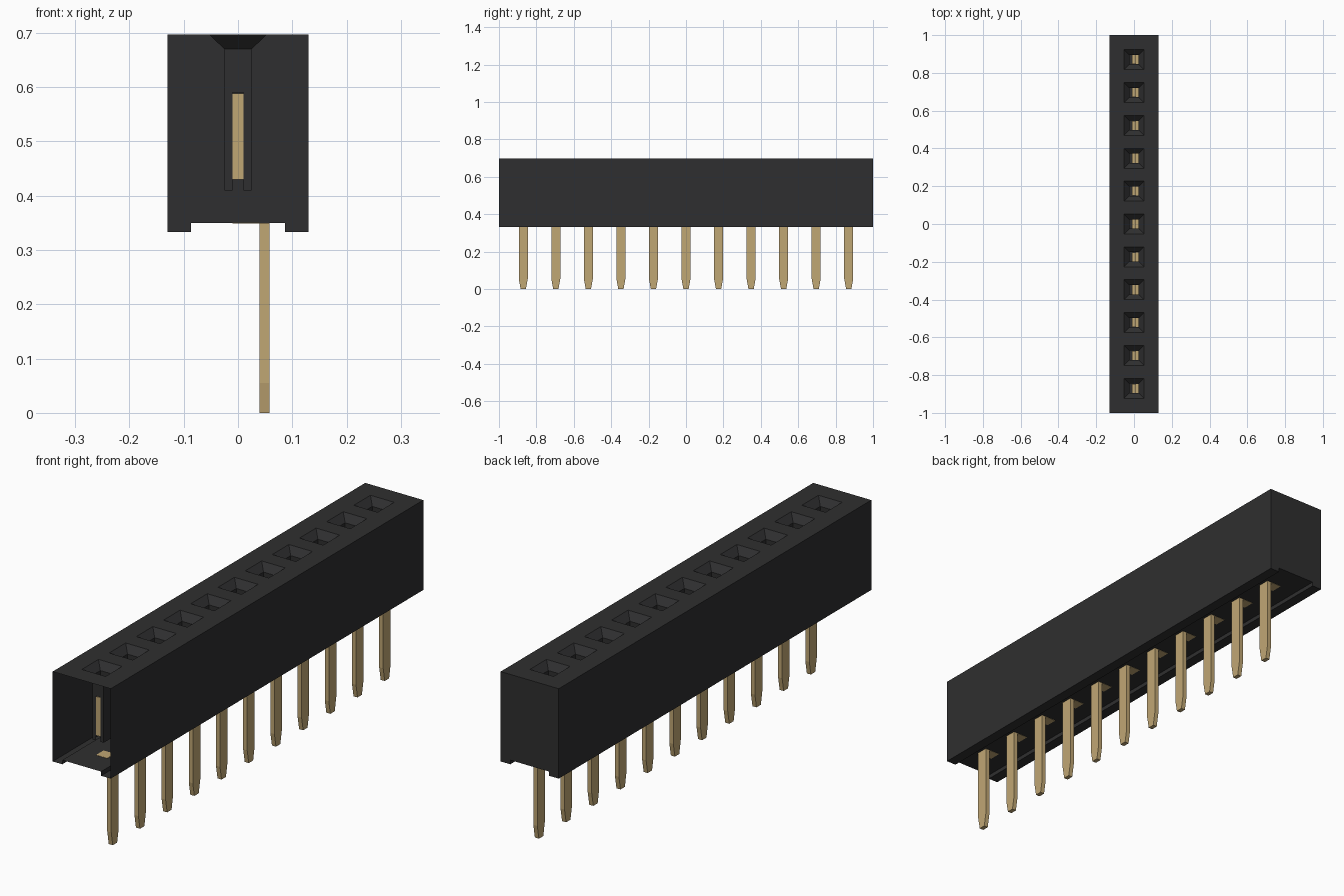
import bpy, bmesh, math

cube = bpy.data.objects.get("Cube")
if cube:
    bpy.data.objects.remove(cube, do_unlink=True)

COUNT, PITCH = 11, 0.174
ROWS = [(i - (COUNT - 1) / 2) * PITCH for i in range(COUNT)]
HX, TOP, FLOOR, FOOT = 0.13, 0.697, 0.35, 0.333   # housing half width and heights
MOUTH, BORE, SLOT = 0.053, 0.025, 0.01            # socket half widths


def material(name, rgb):
    m = bpy.data.materials.new(name)
    m.use_nodes = True
    m.diffuse_color = (*rgb, 1)
    bsdf = next(n for n in m.node_tree.nodes if n.type == 'BSDF_PRINCIPLED')
    bsdf.inputs["Base Color"].default_value = (*rgb, 1)
    return m


black = material("black plastic", (0.028, 0.028, 0.029))
gold = material("gold metal", (0.53, 0.385, 0.175))


def finish(name, bm, mat):
    bmesh.ops.remove_doubles(bm, verts=bm.verts, dist=1e-5)
    bmesh.ops.recalc_face_normals(bm, faces=bm.faces)
    me = bpy.data.meshes.new(name)
    bm.to_mesh(me)
    bm.free()
    me.materials.append(mat)
    ob = bpy.data.objects.new(name, me)
    bpy.context.collection.objects.link(ob)
    return ob


def face(bm, pts):
    return bm.faces.new([bm.verts.new(p) for p in pts])


def prism(bm, outline, x0, x1):
    """Extrude a (y, z) outline from x0 to x1."""
    f = face(bm, [(x0, y, z) for y, z in outline])
    ext = bmesh.ops.extrude_face_region(bm, geom=[f])
    bmesh.ops.translate(bm, vec=(x1 - x0, 0, 0),
                        verts=[v for v in ext["geom"] if isinstance(v, bmesh.types.BMVert)])


# Housing shell: stepped section swept along y, closed at the back, open at the front
bm = bmesh.new()
section = [(-HX, TOP), (-HX, FOOT), (-0.087, FOOT), (-0.087, FLOOR),
           (0.087, FLOOR), (0.087, FOOT), (HX, FOOT), (HX, TOP)]
for (xa, za), (xb, zb) in zip(section, section[1:]):
    face(bm, [(xa, -1, za), (xb, -1, zb), (xb, 1, zb), (xa, 1, za)])
face(bm, [(x, 1, z) for x, z in section])

# Top sheet with a square opening for every socket
xs = [-HX, -MOUTH, MOUTH, HX]
ys = [-1] + [y + s * MOUTH for y in ROWS for s in (-1, 1)] + [1]
for j, (ya, yb) in enumerate(zip(ys, ys[1:])):
    for i, (xa, xb) in enumerate(zip(xs, xs[1:])):
        if not (i == 1 and j % 2 == 1):
            face(bm, [(xa, ya, TOP), (xb, ya, TOP), (xb, yb, TOP), (xa, yb, TOP)])
finish("housing", bm, black)

# Sockets: funnel mouth over a square bore, slotted toward front and back
bm = bmesh.new()
Z1, Z2, Z3 = 0.67, 0.59, 0.41
for y in ROWS:
    for k in range(4):
        c, s = round(math.cos(k * math.pi / 2)), round(math.sin(k * math.pi / 2))

        def wall(a0, a1, d0, z0, b0, b1, d1, z1):
            pts = [(a0, d0, z0), (a1, d0, z0), (b1, d1, z1), (b0, d1, z1)]
            face(bm, [(c * u - s * d, y + s * u + c * d, z) for u, d, z in pts])

        wall(-MOUTH, MOUTH, MOUTH, TOP, -BORE, BORE, BORE, Z1)
        if c:
            wall(-BORE, BORE, BORE, Z1, -BORE, BORE, BORE, Z2)
            for e in (-1, 1):
                wall(e * BORE, e * SLOT, BORE, Z2, e * BORE, e * SLOT, BORE, Z3)
        else:
            wall(-BORE, BORE, BORE, Z1, -BORE, BORE, BORE, Z3)
finish("sockets", bm, black)

# Spring contacts inside the sockets
bm = bmesh.new()
for y in ROWS:
    prism(bm, [(y - 0.024, 0.43), (y + 0.024, 0.43),
               (y + 0.024, 0.588), (y - 0.024, 0.588)], -SLOT, SLOT)
finish("contacts", bm, gold)

# Flat solder pins with tapered tips
bm = bmesh.new()
for y in ROWS:
    prism(bm, [(y - 0.014, 0), (y + 0.014, 0), (y + 0.024, 0.055), (y + 0.024, FLOOR),
               (y - 0.024, FLOOR), (y - 0.024, 0.055)], 0.04, 0.058)
finish("pins", bm, gold)

# Thin contact feet set into the floor
bm = bmesh.new()
for y in ROWS:
    prism(bm, [(y - 0.024, FLOOR - 0.001), (y + 0.024, FLOOR - 0.001),
               (y + 0.024, FLOOR + 0.001), (y - 0.024, FLOOR + 0.001)], -SLOT, 0.04)
finish("contact_feet", bm, gold)
